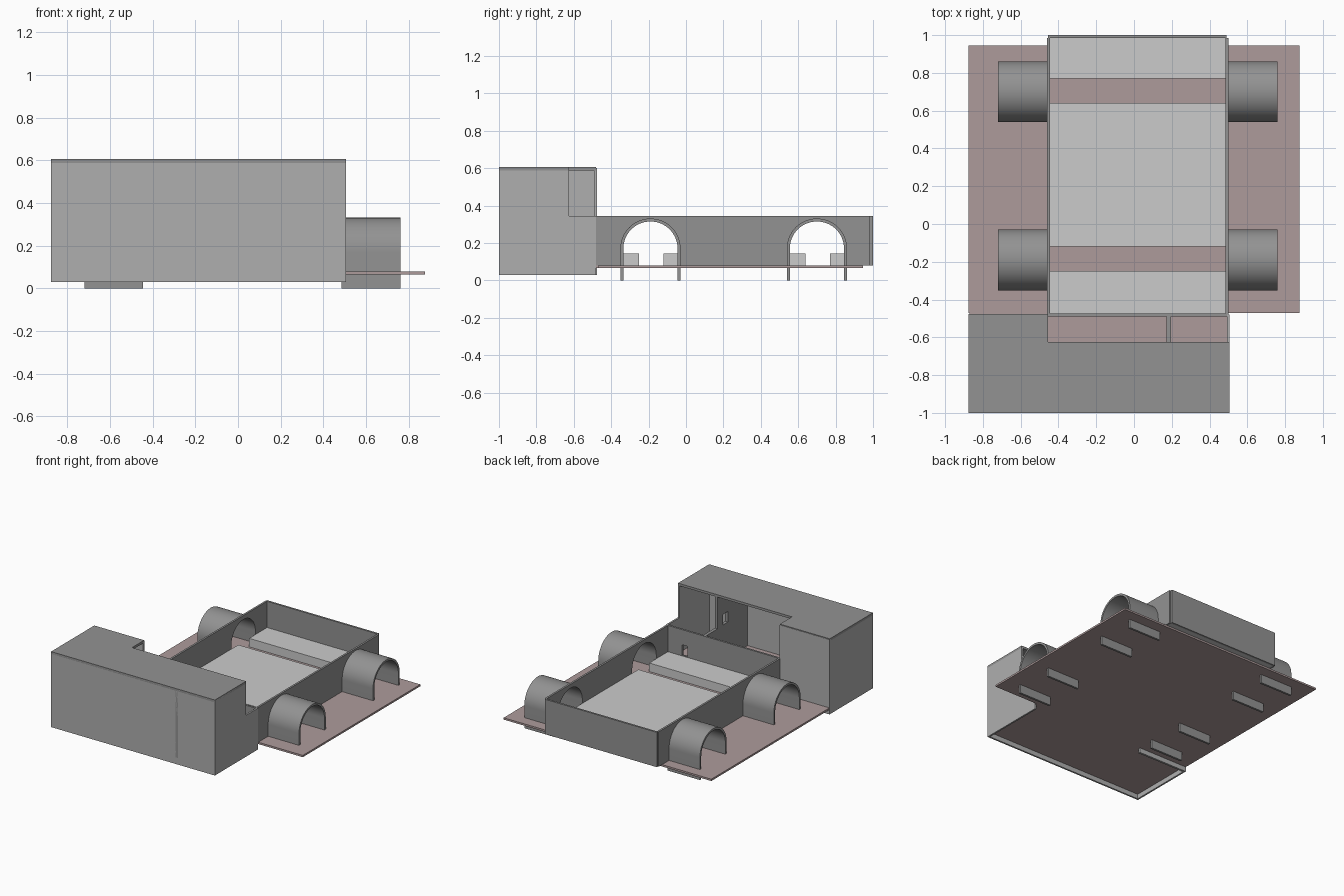
import bpy, bmesh, math
from mathutils import Vector

if "Cube" in bpy.data.objects:
    bpy.data.objects.remove(bpy.data.objects["Cube"])

AXES = {'x': lambda p, d: (d, p[0], p[1]),
        'y': lambda p, d: (p[0], d, p[1]),
        'z': lambda p, d: (p[0], p[1], d)}


def material(name, r, g, b):
    mat = bpy.data.materials.new(name)
    mat.diffuse_color = (r, g, b, 1)
    mat.use_nodes = True
    mat.node_tree.nodes["Principled BSDF"].inputs["Base Color"].default_value = mat.diffuse_color
    return mat


def prism(name, axis, pts, d0, d1, mat=None):
    """Extrude a closed 2D profile along an axis from d0 to d1."""
    put = AXES[axis]
    bm = bmesh.new()
    face = bm.faces.new([bm.verts.new(put(p, d0)) for p in pts])
    ext = bmesh.ops.extrude_face_region(bm, geom=[face])
    move = Vector(put((0, 0), d1 - d0))
    bmesh.ops.translate(bm, vec=move,
                        verts=[v for v in ext['geom'] if isinstance(v, bmesh.types.BMVert)])
    bmesh.ops.recalc_face_normals(bm, faces=bm.faces)
    me = bpy.data.meshes.new(name)
    bm.to_mesh(me)
    bm.free()
    ob = bpy.data.objects.new(name, me)
    bpy.context.collection.objects.link(ob)
    if mat:
        me.materials.append(mat)
    return ob


def box(name, x0, x1, y0, y1, z0, z1, mat=None):
    return prism(name, 'z', [(x0, y0), (x1, y0), (x1, y1), (x0, y1)], z0, z1, mat)


def select(ob):
    bpy.ops.object.select_all(action='DESELECT')
    ob.select_set(True)
    bpy.context.view_layer.objects.active = ob


def cut(ob, *dims):
    """Cut a rectangular hole and discard the cutter."""
    cutter = box("cutter", *dims, ob.data.materials[0])
    cutter.hide_render = True
    mod = ob.modifiers.new("hole", 'BOOLEAN')
    mod.object, mod.solver = cutter, 'EXACT'
    select(ob)
    bpy.ops.object.modifier_apply(modifier=mod.name)
    bpy.data.objects.remove(cutter)


def arch(cy, r, base, n=32):
    """Arch outline from the front foot over the top to the rear foot."""
    arc = [(cy - r * math.cos(math.pi * i / n), 0.17 + r * math.sin(math.pi * i / n))
           for i in range(n + 1)]
    return [(cy - r, base)] + arc + [(cy + r, base)]


T = 0.013
WHEELS = (-0.19, 0.70)
pink = material("plate_pink", 0.42, 0.33, 0.33)
dark = material("body_dark_grey", 0.29, 0.29, 0.29)
mid = material("cab_mid_grey", 0.43, 0.43, 0.43)

# Chassis plate, stepped in where the cab shell surrounds it
prism("chassis_plate", 'z', [(-0.87, -0.995), (0.5, -0.995), (0.5, -0.47), (0.875, -0.47),
                             (0.875, 0.945), (-0.875, 0.945), (-0.875, -0.47), (-0.87, -0.47)],
      0.066, 0.08, pink)

# Cab shell: L-shaped roof, front, left, left-rear and stepped right walls
prism("cab_roof", 'z', [(-0.875, -1), (0.505, -1), (0.505, -0.625), (-0.455, -0.625),
                        (-0.455, -0.48), (-0.875, -0.48)], 0.6 - T, 0.605, dark)
box("cab_front", -0.875, 0.505, -1, -1 + T, 0.03, 0.6, mid)
box("cab_left_side", -0.875, -0.875 + T, -1, -0.48, 0.03, 0.6, mid)
box("cab_left_rear", -0.875, -0.455, -0.48 - T, -0.477, 0.03, 0.6, mid)
step = [(-1, 0.03), (-0.48, 0.03), (-0.48, 0.345), (-0.625, 0.345), (-0.625, 0.6), (-1, 0.6)]
prism("cab_right_side", 'x', step, 0.505 - T, 0.505, mid)

# Cab partition with a small hatch
inner = [(y, max(z, 0.08)) for y, z in step]
partition = prism("cab_partition", 'x', inner, 0.172, 0.195, dark)
cut(partition, 0.1, 0.3, -0.75, -0.69, 0.35, 0.43)

# Bed walls with arched wheel openings
outline = [(-0.48, 0.08)]
for cy in WHEELS:
    outline += arch(cy, 0.155, 0.08)
outline += [(0.985, 0.08), (0.985, 0.345), (-0.48, 0.345)]
for side, x0 in (("left", -0.46), ("right", 0.485)):
    prism("bed_wall_" + side, 'x', outline, x0, x0 + 0.015, dark)
box("bed_tailgate", -0.455, 0.49, 0.985, 1.0, 0.08, 0.345, dark)
front = box("bed_front_wall", -0.455, 0.495, -0.49, -0.475, 0.08, 0.345, dark)
cut(front, 0.32, 0.365, -0.6, -0.4, 0.15, 0.23)

# Raised bed floor blocks with axle gaps between them
for i, (y0, y1) in enumerate(((-0.475, -0.25), (-0.12, 0.64), (0.77, 0.985))):
    box(f"bed_floor_{i}", -0.445, 0.485, y0, y1, 0.08, 0.145)

# Wheel arches: curved hoops on straight legs
for cy, end in zip(WHEELS, ("front", "rear")):
    for side, x0, x1 in (("left", -0.72, -0.445), ("right", 0.485, 0.76)):
        hoop = arch(cy, 0.161, 0.0) + arch(cy, 0.145, 0.0)[::-1]
        ob = prism(f"wheel_arch_{end}_{side}", 'x', hoop, x0, x1, dark)
        select(ob)
        bpy.ops.object.shade_smooth_by_angle(angle=math.radians(30))
